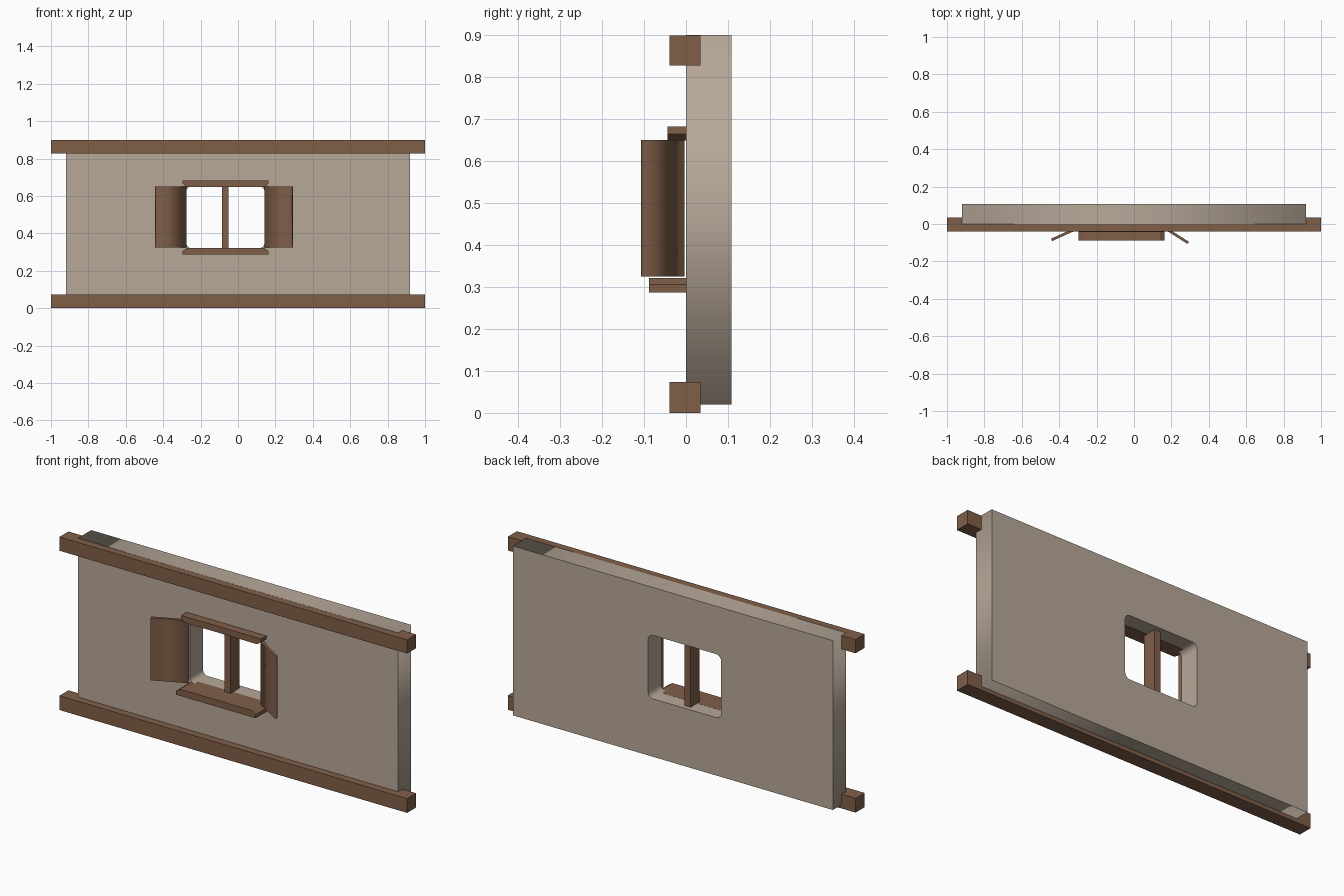
import bpy, bmesh, math
from mathutils import Matrix, Vector

if "Cube" in bpy.data.objects:
    bpy.data.objects.remove(bpy.data.objects["Cube"])


def material(name, rgb):
    m = bpy.data.materials.new(name)
    m.diffuse_color = (*rgb, 1)
    m.use_nodes = True
    m.node_tree.nodes["Principled BSDF"].inputs["Base Color"].default_value = m.diffuse_color
    return m


PLASTER = material("warm_plaster", (0.477, 0.393, 0.318))
WOOD = material("brown_wood", (0.214, 0.113, 0.066))


def add_mesh(name, me, mat):
    me.materials.clear()
    me.materials.append(mat)
    ob = bpy.data.objects.new(name, me)
    bpy.context.collection.objects.link(ob)
    return ob


def prism(name, pts, axis, lo, hi, mat):
    """Extrude a profile: XZ points along y, or XY points along z."""
    bm = bmesh.new()
    place = (lambda p: (p[0], lo, p[1])) if axis == 'Y' else (lambda p: (p[0], p[1], lo))
    face = bm.faces.new([bm.verts.new(place(p)) for p in pts])
    step = Vector((0, hi - lo, 0)) if axis == 'Y' else Vector((0, 0, hi - lo))
    new = bmesh.ops.extrude_face_region(bm, geom=[face], use_keep_orig=True)["geom"]
    bmesh.ops.translate(bm, vec=step, verts=[g for g in new if isinstance(g, bmesh.types.BMVert)])
    bmesh.ops.recalc_face_normals(bm, faces=bm.faces)
    me = bpy.data.meshes.new(name)
    bm.to_mesh(me)
    bm.free()
    return add_mesh(name, me, mat)


def rect(x0, x1, z0, z1):
    return [(x0, z0), (x1, z0), (x1, z1), (x0, z1)]


def rounded(x0, x1, z0, z1, r, n=5):
    pts = []
    for k, (cx, cz) in enumerate(rect(x0 + r, x1 - r, z0 + r, z1 - r)):
        for i in range(n + 1):
            a = math.radians(180 + 90 * k + 90 * i / n)
            pts.append((cx + r * math.cos(a), cz + r * math.sin(a)))
    return pts


# plaster wall panel with a rounded window opening
cu = bpy.data.curves.new("wall_profile", 'CURVE')
cu.dimensions = '2D'
cu.fill_mode = 'BOTH'
cu.extrude = 0.054
for loop in (rect(-0.92, 0.92, 0.02, 0.90), rounded(-0.277, 0.142, 0.321, 0.651, 0.028)):
    sp = cu.splines.new('POLY')
    sp.points.add(len(loop) - 1)
    for p, (x, z) in zip(sp.points, loop):
        p.co = (x, z, 0, 1)
    sp.use_cyclic_u = True
tmp = bpy.data.objects.new("wall_profile", cu)
bpy.context.collection.objects.link(tmp)
bpy.context.view_layer.update()
me = bpy.data.meshes.new_from_object(tmp.evaluated_get(bpy.context.evaluated_depsgraph_get()))
bpy.data.objects.remove(tmp)
me.transform(Matrix.Translation((0, 0.054, 0)) @ Matrix.Rotation(math.pi / 2, 4, 'X'))
add_mesh("wall_panel", me, PLASTER)

# horizontal timber beams
for name, z0, z1 in (("bottom_beam", 0, 0.074), ("top_beam", 0.828, 0.8995)):
    prism(name, rect(-1, 1, z0, z1), 'Y', -0.039, 0.035, WOOD)


# lintel and sill, tapered toward the opening
def ledge(name, outer, mid, inner, y0):
    prism(name, [(-0.296, outer), (0.163, outer), (0.163, mid), (0.14, inner),
                 (-0.273, inner), (-0.296, mid)], 'Y', y0, 0.03, WOOD)


ledge("window_lintel", 0.682, 0.665, 0.649, -0.044)
ledge("window_sill", 0.287, 0.306, 0.3215, -0.088)

# central window post
prism("window_post", rect(-0.085, -0.05, 0.318, 0.654), 'Y', 0.01, 0.084, WOOD)


# open shutters, softly shaded around the sides
def shutter(name, hinge, tip, t=0.014):
    h, e = Vector(hinge), Vector(tip)
    d = (e - h).normalized()
    n = Vector((-d.y, d.x)) * t / 2
    ob = prism(name, [h + n, e + n, e - n, h - n], 'Z', 0.325, 0.65, WOOD)
    for f in ob.data.polygons:
        f.use_smooth = abs(f.normal.z) < 0.5
    for ed in ob.data.edges:
        a, b = (ob.data.vertices[i].co.z for i in ed.vertices)
        ed.use_edge_sharp = abs(a - b) < 1e-4


shutter("left_shutter", (-0.277, -0.011), (-0.441, -0.085))
shutter("right_shutter", (0.145, -0.009), (0.29, -0.101))
